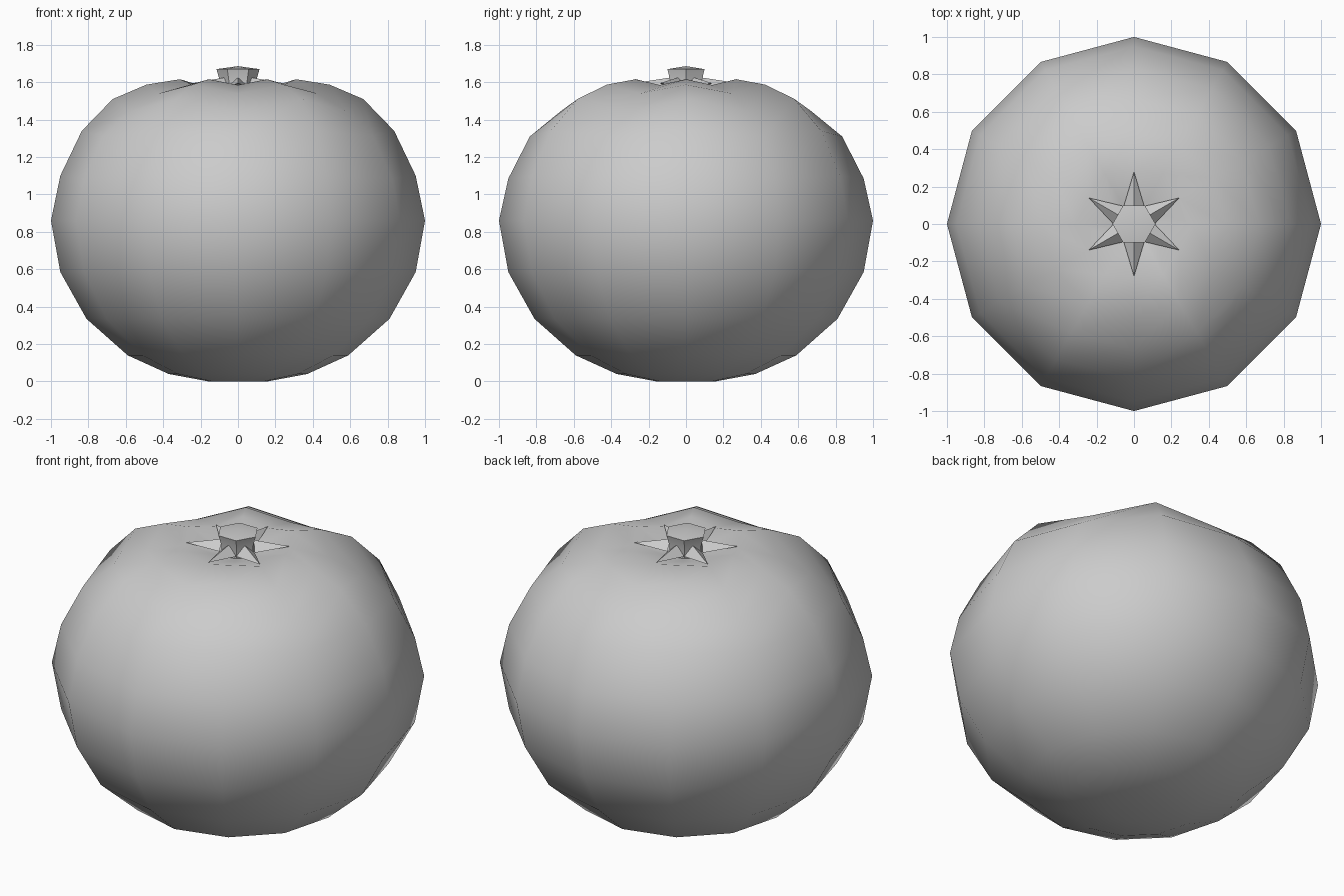
import bpy, bmesh
from math import cos, sin, radians

if "Cube" in bpy.data.objects:
    bpy.data.objects.remove(bpy.data.objects["Cube"], do_unlink=True)

grey = bpy.data.materials.new("plain grey")
grey.use_nodes = True
colour = (0.6, 0.6, 0.6, 1)
grey.diffuse_color = colour
grey.node_tree.nodes["Principled BSDF"].inputs["Base Color"].default_value = colour


def polar(r, degrees, z):
    return (r * cos(radians(degrees)), r * sin(radians(degrees)), z)


def lathe(bm, ridge, groove, sides, bottom, top):
    """Stack rings whose corners alternate between two profiles."""
    step = 360 / sides
    rings = []
    for pair in zip(ridge, groove):
        rings.append([bm.verts.new(polar(pair[i % 2][0], i * step, pair[i % 2][1]))
                      for i in range(sides)])
    for low, high in zip(rings, rings[1:]):
        for i in range(sides):
            j = (i + 1) % sides
            bm.faces.new((low[i], low[j], high[j], high[i]))
    for ring, z in ((rings[0], bottom), (rings[-1], top)):
        pole = bm.verts.new((0, 0, z))
        for i in range(sides):
            bm.faces.new((ring[i], ring[(i + 1) % sides], pole))


def finish(name, bm, angle):
    bmesh.ops.recalc_face_normals(bm, faces=bm.faces)
    mesh = bpy.data.meshes.new(name)
    bm.to_mesh(mesh)
    bm.free()
    mesh.materials.append(grey)
    obj = bpy.data.objects.new(name, mesh)
    bpy.context.collection.objects.link(obj)
    bpy.ops.object.select_all(action='DESELECT')
    obj.select_set(True)
    bpy.context.view_layer.objects.active = obj
    bpy.ops.object.shade_smooth_by_angle(angle=radians(angle))


# Squat twelve-sided fruit, its shoulders ribbed around a shallow dimple
lower = [(0.155, 0), (0.37, 0.04), (0.59, 0.14), (0.81, 0.335), (0.95, 0.585), (1, 0.86)]
ridge = lower + [(0.95, 1.1), (0.835, 1.34), (0.67, 1.51), (0.49, 1.587), (0.31, 1.616), (0.13, 1.56)]
groove = lower + [(0.95, 1.085), (0.835, 1.31), (0.67, 1.445), (0.49, 1.54), (0.28, 1.585), (0.13, 1.55)]
bm = bmesh.new()
lathe(bm, ridge, groove, 12, 0, 1.55)
finish("fruit_body", bm, 180)

# Short flared six-sided stem
stem = [(0.1, 1.55), (0.098, 1.61), (0.115, 1.67)]
bm = bmesh.new()
lathe(bm, stem, stem, 6, 1.55, 1.686)
finish("stem", bm, 40)

# Six pointed leaves lying in the grooves
bm = bmesh.new()
for k in range(6):
    a = 30 + 60 * k
    left, right, spine, tip = [bm.verts.new(p) for p in (
        polar(0.11, a + 30, 1.575), polar(0.11, a - 30, 1.575),
        polar(0.085, a, 1.625), polar(0.28, a, 1.595))]
    for face in ((left, spine, tip), (spine, right, tip), (left, tip, right), (left, right, spine)):
        bm.faces.new(face)
finish("leaves", bm, 40)
